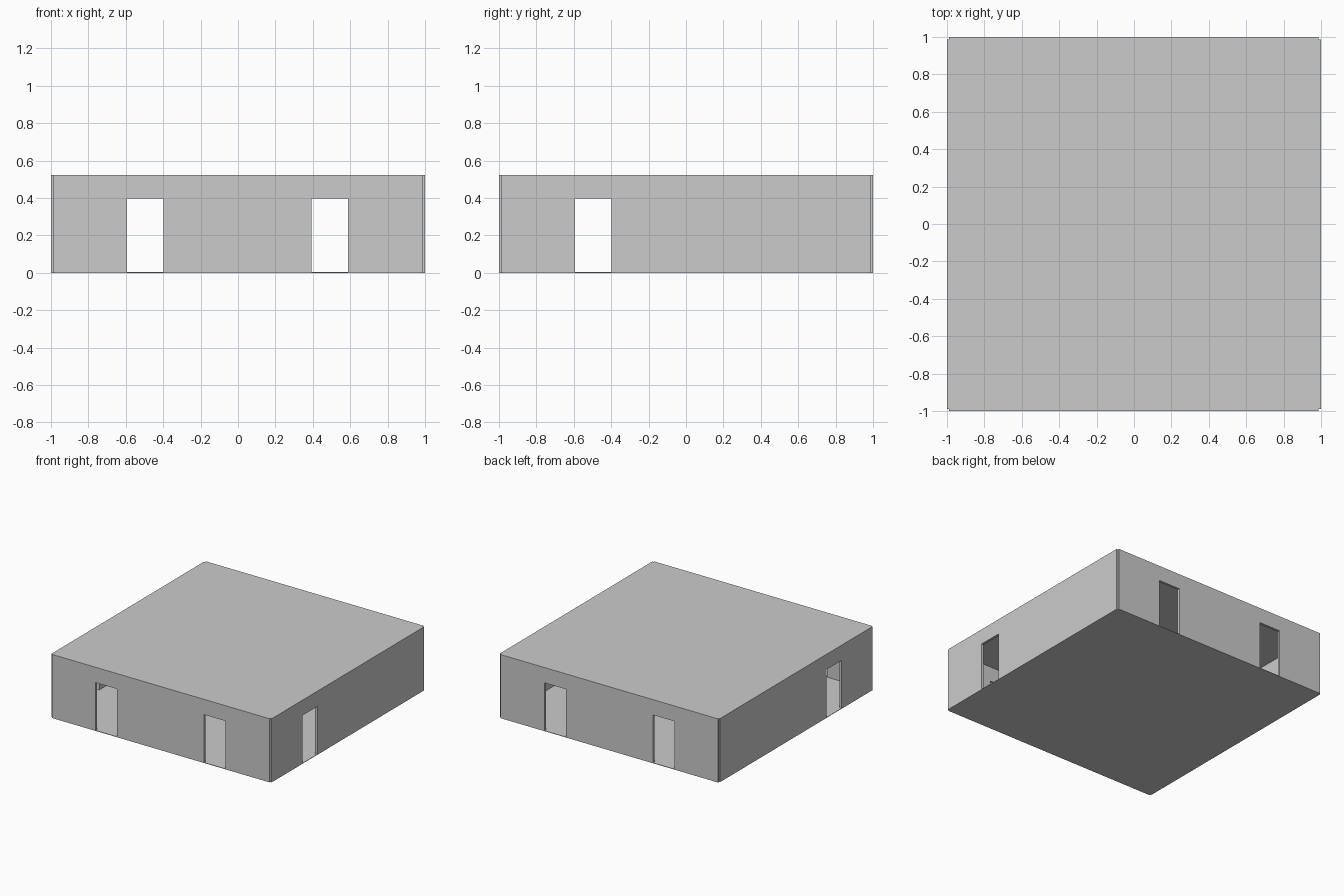
import bpy
import bmesh
from mathutils import Matrix, Vector

cube = bpy.data.objects.get("Cube")
if cube:
    bpy.data.objects.remove(cube, do_unlink=True)

HEIGHT = 0.523
PLATE = 0.004
THICK = 0.02
LOW, HIGH = -0.99, 0.986      # wall ends, leaving small open notches at the corners
DOOR_HALF = 0.0975
DOOR_TOP = 0.397
FIRST_DOOR, SECOND_DOOR = -0.496, 0.49

grey = bpy.data.materials.new("plain grey")
grey.use_nodes = True
colour = (0.6, 0.6, 0.6, 1)
grey.diffuse_color = colour
grey.node_tree.nodes["Principled BSDF"].inputs["Base Color"].default_value = colour


def extrude_outline(name, points, offset):
    """Make a solid by extruding a closed outline along an offset."""
    bm = bmesh.new()
    face = bm.faces.new([bm.verts.new(p) for p in points])
    result = bmesh.ops.extrude_face_region(bm, geom=[face], use_keep_orig=True)
    moved = [v for v in result["geom"] if isinstance(v, bmesh.types.BMVert)]
    bmesh.ops.translate(bm, verts=moved, vec=offset)
    bmesh.ops.recalc_face_normals(bm, faces=bm.faces[:])
    mesh = bpy.data.meshes.new(name)
    bm.to_mesh(mesh)
    bm.free()
    mesh.materials.append(grey)
    obj = bpy.data.objects.new(name, mesh)
    bpy.context.collection.objects.link(obj)
    return obj


def wall(name, along_y, outer, doors):
    """Wall outline with doorways cut up from its lower edge."""
    top = HEIGHT - PLATE
    outline = [(LOW, PLATE)]
    for centre in doors:
        left, right = centre - DOOR_HALF, centre + DOOR_HALF
        outline += [(left, PLATE), (left, DOOR_TOP), (right, DOOR_TOP), (right, PLATE)]
    outline += [(HIGH, PLATE), (HIGH, top), (LOW, top)]
    inward = -THICK * outer
    if along_y:
        points = [(outer, a, z) for a, z in outline]
        offset = Vector((inward, 0, 0))
    else:
        points = [(a, outer, z) for a, z in outline]
        offset = Vector((0, inward, 0))
    return extrude_outline(name, points, offset)


def plate(name, z):
    """Thin square slab with its four corners notched like the walls."""
    outline = [(LOW, -1), (HIGH, -1), (HIGH, LOW), (1, LOW), (1, HIGH), (HIGH, HIGH),
               (HIGH, 1), (LOW, 1), (LOW, HIGH), (-1, HIGH), (-1, LOW), (LOW, LOW)]
    return extrude_outline(name, [(x, y, z) for x, y in outline], Vector((0, 0, PLATE)))


# Floor and roof
plate("floor", 0)
plate("roof", HEIGHT - PLATE)

# Front and back walls with two doorways, side walls with one
wall("front_wall", False, -1, [FIRST_DOOR, SECOND_DOOR])
wall("back_wall", False, 1, [FIRST_DOOR, SECOND_DOOR])
wall("left_wall", True, 1, [FIRST_DOOR])
wall("right_wall", True, -1, [FIRST_DOOR])
